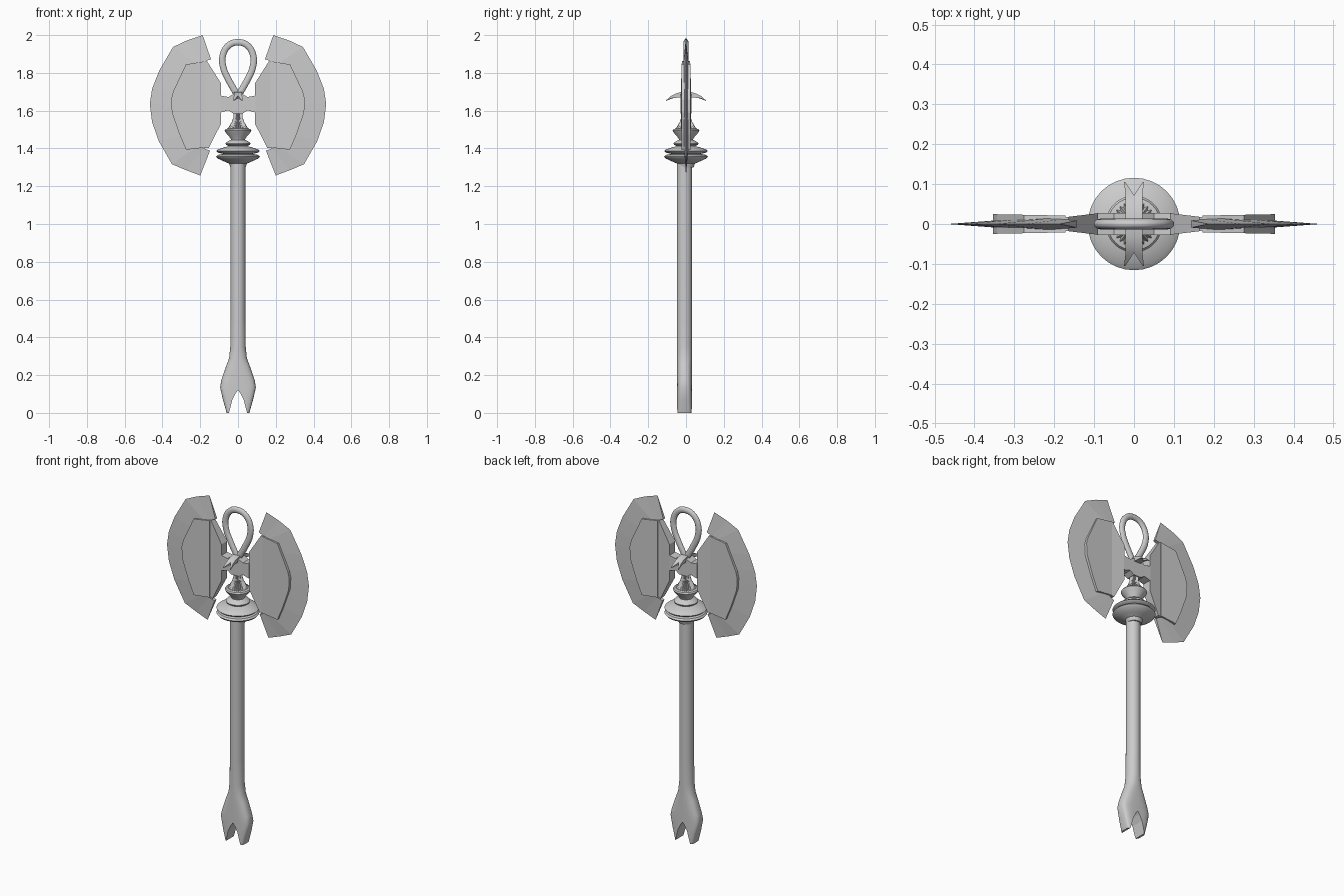
import bpy, bmesh
from math import sin, cos, pi, copysign

if "Cube" in bpy.data.objects:
    bpy.data.objects.remove(bpy.data.objects["Cube"])


def make(name, verts, faces, smooth=None):
    me = bpy.data.meshes.new(name)
    me.from_pydata(verts, [], faces)
    bm = bmesh.new()
    bm.from_mesh(me)
    bmesh.ops.remove_doubles(bm, verts=bm.verts, dist=1e-5)
    bmesh.ops.recalc_face_normals(bm, faces=bm.faces)
    bm.to_mesh(me)
    bm.free()
    ob = bpy.data.objects.new(name, me)
    bpy.context.collection.objects.link(ob)
    if smooth:
        shade(ob, smooth)
    return ob


def activate(ob):
    bpy.ops.object.select_all(action='DESELECT')
    ob.select_set(True)
    bpy.context.view_layer.objects.active = ob


def shade(ob, angle):
    activate(ob)
    bpy.ops.object.shade_smooth_by_angle(angle=angle)


def loft(name, rings, smooth=None):
    """Skin a list of equal-length closed rings and cap the ends."""
    n = len(rings[0])
    verts = [v for r in rings for v in r]
    faces = [(i * n + j, i * n + (j + 1) % n, (i + 1) * n + (j + 1) % n, (i + 1) * n + j)
             for i in range(len(rings) - 1) for j in range(n)]
    faces += [tuple(range(n)), tuple(range(len(verts) - n, len(verts)))]
    return make(name, verts, faces, smooth)


def ring(rx, ry, z, power=2, n=32, yc=0.0, flute=1.0):
    pts = []
    for i in range(n):
        a = 2 * pi * i / n
        c, s = cos(a), sin(a)
        f = flute if i % 2 else 1
        pts.append((rx * f * copysign(abs(c) ** (2 / power), c),
                    yc + ry * f * copysign(abs(s) ** (2 / power), s), z))
    return pts


def prism(name, outline, half_y):
    """Extrude an x-z outline from -y to +y; half_y may depend on x."""
    n = len(outline)
    verts = [(x, s * half_y(x), z) for s in (-1, 1) for x, z in outline]
    faces = [tuple(range(n)), tuple(range(n, 2 * n))]
    faces += [(i, (i + 1) % n, n + (i + 1) % n, n + i) for i in range(n)]
    return make(name, verts, faces)


# shaft flaring into a forked foot
profile = [(.06, 0, 4.5), (.08, .07, 4), (.095, .135, 3.5), (.088, .175, 3),
           (.062, .25, 2.6), (.047, .29, 2.3), (.041, .35, 2), (.039, .5, 2), (.039, 1.32, 2)]
shaft = loft("shaft", [ring(r, .04, z, p, yc=-.008) for r, z, p in profile], 0.6)
notch = prism("notch_cutter", [(-.053, -.02), (.053, -.02), (.048, 0), (.03, .07),
                               (.012, .105), (0, .12), (-.012, .105), (-.03, .07), (-.048, 0)],
              lambda x: .2)
notch.hide_render = True
mod = shaft.modifiers.new("notch", 'BOOLEAN')
mod.operation, mod.object, mod.solver = 'DIFFERENCE', notch, 'EXACT'
activate(shaft)
bpy.ops.object.modifier_apply(modifier="notch")
bpy.data.objects.remove(notch)

# turned collar
collar = [(.04, 1.30), (.047, 1.32), (.075, 1.332), (.108, 1.347), (.116, 1.357), (.108, 1.366),
          (.075, 1.371), (.108, 1.378), (.116, 1.386), (.105, 1.395), (.075, 1.405), (.05, 1.412),
          (.064, 1.42), (.066, 1.427), (.055, 1.437), (.037, 1.446), (.04, 1.455),
          (.066, 1.485), (.071, 1.495), (.066, 1.502), (.05, 1.506)]
loft("collar", [ring(r, r, z) for r, z in collar], 0.6)

# fluted neck
neck = [(.058, 1.503), (.045, 1.52), (.033, 1.54), (.025, 1.565), (.022, 1.60)]
loft("fluted_neck", [ring(r, r, z, n=56, flute=.86) for r, z in neck])

# hub between the blades
prism("hub", [(-.093, 1.59), (-.05, 1.602), (-.025, 1.585), (.025, 1.585), (.05, 1.602), (.093, 1.59),
              (.093, 1.68), (.05, 1.672), (.02, 1.69), (-.02, 1.69), (-.05, 1.672), (-.093, 1.68)],
      lambda x: .028)

# curved swallow-tailed cross strip
ys = [0, .03, .06, .08]
strip = []
for s in (-1, 1):
    path = [(.022, .0, 1.70), (.021, .03, 1.698), (.021, .055, 1.69), (.022, .08, 1.678), (.025, .105, 1.655)]
    for side in (-1, 1):
        rings = []
        for k, (w, y, z) in enumerate(path):
            yi = y if k < 4 else .1
            t = (.03, .028, .022, .013, .003)[k]
            cy = min(y, .072)
            if k == 4:
                w0, yc = .022, y
            else:
                w0, yc = 0, cy
            rings.append([(side * w0, s * yc, z), (side * w, s * y, z),
                          (side * w, s * y, z - t), (side * w0, s * yc, z - t)])
        loft("cross_strip", rings, 0.7)

# teardrop ring
right = [(.05, 1.945), (.081, 1.89), (.078, 1.83), (.048, 1.76), (.02, 1.71)]
pts = [(0, 1.962)] + right + [(0, 1.675)] + [(-x, z) for x, z in reversed(right)]
cu = bpy.data.curves.new("teardrop_ring", 'CURVE')
cu.dimensions = '3D'
cu.bevel_depth, cu.bevel_resolution, cu.resolution_u = .018, 3, 6
sp = cu.splines.new('BEZIER')
sp.bezier_points.add(len(pts) - 1)
sp.use_cyclic_u = True
for bp, (x, z) in zip(sp.bezier_points, pts):
    bp.co = (x, 0, z)
    bp.handle_left_type = bp.handle_right_type = 'VECTOR' if z < 1.68 else 'AUTO'
ob = bpy.data.objects.new("teardrop_ring", cu)
bpy.context.collection.objects.link(ob)
ob.scale.y = .75
activate(ob)
bpy.ops.object.convert(target='MESH')
shade(bpy.context.object, 0.8)

# paired blades: sharpened crescent, raised plate, bevelled socket
outer = [(.187, 2.0), (.27, 1.972), (.344, 1.937), (.418, 1.81), (.455, 1.715), (.467, 1.635),
         (.455, 1.54), (.42, 1.44), (.35, 1.317), (.275, 1.285), (.2, 1.257)]
inner = [(.143, 1.872, .009), (.18, 1.86, .012), (.2, 1.84, .016), (.2, 1.77, .02), (.2, 1.70, .02),
         (.2, 1.63, .02), (.2, 1.56, .02), (.2, 1.49, .02), (.2, 1.42, .016), (.18, 1.40, .012), (.148, 1.388, .009)]
plate = [(.172, 1.862), (.276, 1.845), (.344, 1.70), (.354, 1.66), (.35, 1.59), (.31, 1.475),
         (.275, 1.393), (.172, 1.405)]
socket = [(.09, 1.745), (.164, 1.862), (.182, 1.862), (.182, 1.403), (.155, 1.403), (.09, 1.53)]
for side, s in (("left", -1), ("right", 1)):
    loft(side + "_blade", [[(s * a, 0, b), (s * x, -t, z), (s * x, t, z)]
                           for (a, b), (x, z, t) in zip(outer, inner)])
    prism(side + "_plate", [(s * x, z) for x, z in plate], lambda x: .021 + .02 * (abs(x) - .17))
    prism(side + "_socket", [(s * x, z) for x, z in socket],
          lambda x: .027 - .12 * (abs(x) - .09))
